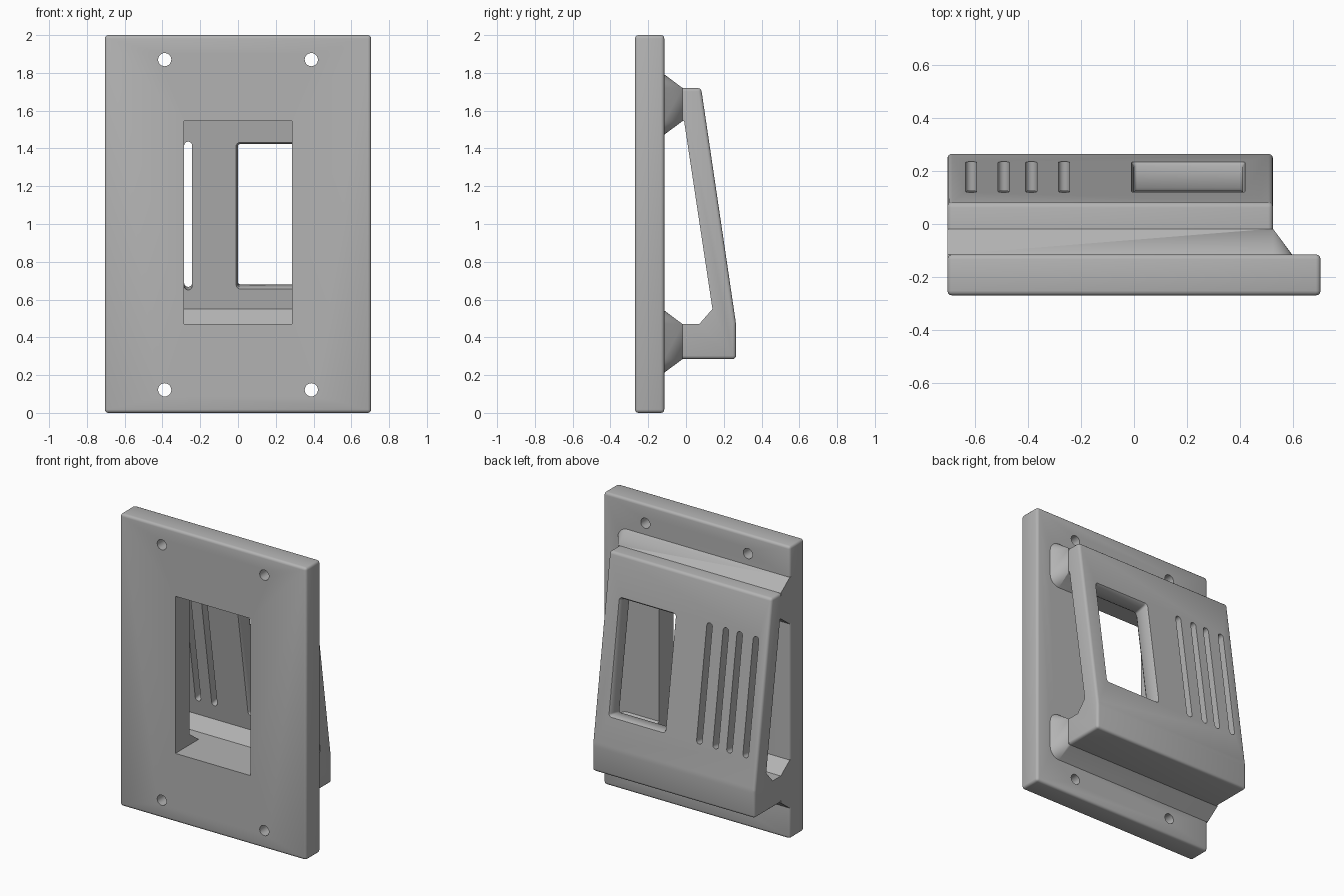
import bpy, bmesh, math
from mathutils import Matrix, Vector

if "Cube" in bpy.data.objects:
    bpy.data.objects.remove(bpy.data.objects["Cube"])

grey = bpy.data.materials.new("plain_grey")
grey.use_nodes = True
colour = (0.45, 0.45, 0.45, 1)
grey.diffuse_color = colour
grey.node_tree.nodes["Principled BSDF"].inputs["Base Color"].default_value = colour

X0, X1 = -0.705, 0.525          # frame ends
BACK = -0.115                   # back of the plate


def finish(bm, name):
    bmesh.ops.remove_doubles(bm, verts=bm.verts, dist=1e-5)
    bmesh.ops.recalc_face_normals(bm, faces=bm.faces)
    mesh = bpy.data.meshes.new(name)
    bm.to_mesh(mesh)
    bm.free()
    mesh.materials.append(grey)
    ob = bpy.data.objects.new(name, mesh)
    bpy.context.collection.objects.link(ob)
    return ob


def combine(target, other, operation):
    """Boolean another object into the target, then discard it."""
    mod = target.modifiers.new("combine", 'BOOLEAN')
    mod.operation, mod.solver, mod.object = operation, 'EXACT', other
    bpy.context.view_layer.objects.active = target
    bpy.ops.object.modifier_apply(modifier=mod.name)
    bpy.data.objects.remove(other)


def ring(x0, x1, z0, z1, grow, steps=6):
    """Rectangle grown outward with round corners."""
    pts = []
    for k, (x, z) in enumerate([(x1, z1), (x0, z1), (x0, z0), (x1, z0)]):
        for s in range(steps + 1):
            a = math.pi / 2 * (k + s / steps)
            pts.append((x + grow * math.cos(a), z + grow * math.sin(a)))
    return pts


def loft(name, rect, sections, matrix=Matrix(), flat_left=False):
    """Skin of growing rectangles; sections are (y, growth)."""
    bm = bmesh.new()
    rows = []
    for y, grow in sections:
        pts = ring(*rect, grow)
        if flat_left:
            mid = (rect[0] + rect[1]) / 2
            top, bottom = rect[3] + grow, rect[2] - grow
            half = (rect[2] + rect[3]) / 2
            pts = [p if p[0] > mid else (rect[0], top if p[1] > half else bottom) for p in pts]
        rows.append([bm.verts.new(matrix @ Vector((x, y, z))) for x, z in pts])
    n = len(rows[0])
    for a, b in zip(rows, rows[1:]):
        for i in range(n):
            j = (i + 1) % n
            bm.faces.new((a[i], a[j], b[j], b[i]))
    bm.faces.new(rows[0])
    bm.faces.new(rows[-1])
    bmesh.ops.dissolve_degenerate(bm, dist=1e-5, edges=bm.edges)
    return finish(bm, name)


def box(name, x0, x1, y0, y1, z0, z1, bevel=0):
    bm = bmesh.new()
    bmesh.ops.create_cube(bm, size=1)
    for v in bm.verts:
        v.co = ((x0 + x1) / 2 + v.co.x * (x1 - x0), (y0 + y1) / 2 + v.co.y * (y1 - y0),
                (z0 + z1) / 2 + v.co.z * (z1 - z0))
    if bevel:
        bmesh.ops.bevel(bm, geom=bm.edges[:], offset=bevel, segments=3, profile=0.5, affect='EDGES')
    return finish(bm, name)


# Mounting plate
body = box("wall_bracket", -0.705, 0.705, -0.27, BACK, 0, 2, 0.018)

# Sloping rear frame, open at both ends
outer = [(-0.02, 1.72), (0.08, 1.72), (0.265, 0.47), (0.265, 0.285), (-0.02, 0.285)]
inner = [(-0.02, 0.47), (0.07, 0.47), (0.14, 0.55), (-0.01, 1.545), (-0.02, 1.545)]
bm = bmesh.new()
profile = bm.faces.new([bm.verts.new((X0, y, z)) for y, z in outer + inner])
moved = bmesh.ops.extrude_face_region(bm, geom=[profile])["geom"]
bmesh.ops.translate(bm, verts=[g for g in moved if isinstance(g, bmesh.types.BMVert)],
                    vec=(X1 - X0, 0, 0))
bmesh.ops.recalc_face_normals(bm, faces=bm.faces)


def is_outer(v):
    return any(abs(v.co.y - y) + abs(v.co.z - z) < 1e-4 for y, z in outer)


soft = [e for e in bm.edges if all(is_outer(v) for v in e.verts)
        and max(v.co.y for v in e.verts) > 0]
bmesh.ops.bevel(bm, geom=soft, offset=0.018, segments=3, profile=0.5, affect='EDGES')
combine(body, finish(bm, "rear_frame"), 'UNION')

# Flared feet joining the frame to the plate
for z0, z1 in [(0.285, 0.47), (1.545, 1.72)]:
    foot = loft("flared_foot", (X0, X1, z0, z1),
                [(-0.15, 0.072), (BACK, 0.072), (-0.018, 0)], flat_left=True)
    combine(body, foot, 'UNION')

# Plate window and screw holes
combine(body, box("window_cutter", -0.285, 0.285, -0.4, -0.012, 0.47, 1.545), 'DIFFERENCE')
for x in (-0.388, 0.388):
    for z in (0.122, 1.87):
        hole = loft("hole_cutter", (x, x, z, z), [(-0.4, 0.035), (0, 0.035)])
        combine(body, hole, 'DIFFERENCE')

# Softened opening and four vents through the sloping wall
tilt = math.atan2(0.185, 1.25)
centre_z = 1.06
slope = (Matrix.Translation((0, 0.08 + 0.148 * (1.72 - centre_z), centre_z))
         @ Matrix.Rotation(tilt, 4, 'X'))
THICK = 0.113
opening = loft("opening_cutter", (0.012, 0.398, -0.37, 0.37),
               [(-THICK - 0.03, 0.042), (-THICK + 0.015, 0.012), (-0.015, 0.012), (0.03, 0.042)],
               slope)
combine(body, opening, 'DIFFERENCE')
for x in (-0.615, -0.492, -0.388, -0.264):
    vent = loft("vent_cutter", (x, x, -0.376, 0.376), [(-0.16, 0.021), (0.05, 0.021)], slope)
    combine(body, vent, 'DIFFERENCE')

# Smooth curves, sharp edges
bpy.ops.object.select_all(action='DESELECT')
body.select_set(True)
bpy.context.view_layer.objects.active = body
bpy.ops.object.shade_smooth_by_angle(angle=math.radians(35))
